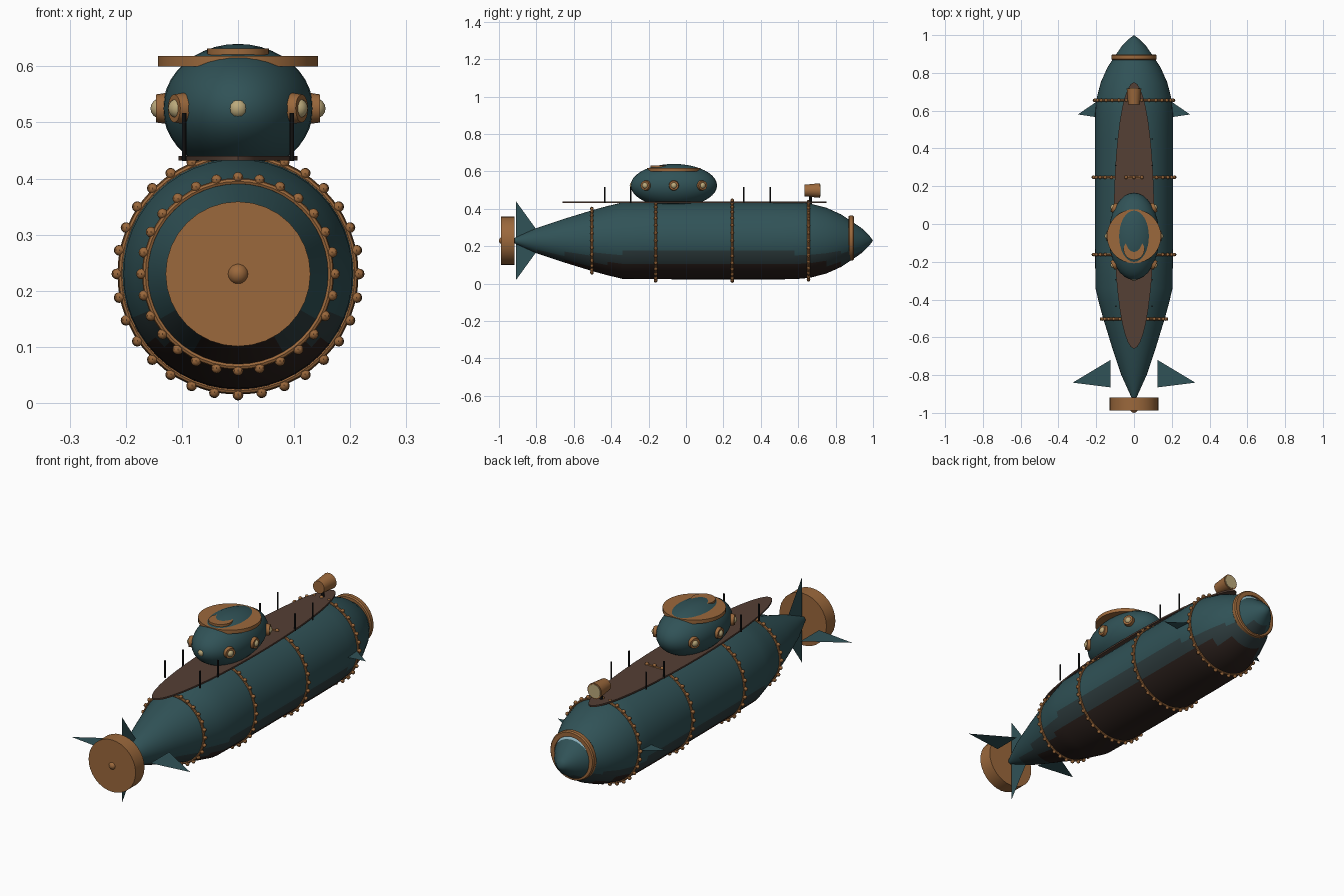
import bpy, bmesh, math
from mathutils import Matrix, Vector

if "Cube" in bpy.data.objects:
    bpy.data.objects.remove(bpy.data.objects["Cube"])

AXIS_Z = 0.23


def material(name, rgb):
    m = bpy.data.materials.new(name)
    m.diffuse_color = (*rgb, 1)
    m.use_nodes = True
    m.node_tree.nodes["Principled BSDF"].inputs["Base Color"].default_value = m.diffuse_color
    return m


TEAL = material("teal_paint", (0.03, 0.085, 0.095))
MID = material("stained_paint", (0.027, 0.045, 0.048))
RUST = material("dark_keel", (0.025, 0.015, 0.012))
BRASS = material("brass", (0.33, 0.14, 0.045))
DECK = material("deck_wood", (0.09, 0.05, 0.035))
PALE = material("lamp_glass", (0.5, 0.4, 0.2))
GLASS = material("blue_glass", (0.3, 0.5, 0.58))
IRON = material("black_iron", (0.01, 0.01, 0.01))


def finish(bm, name, mat, smooth=True):
    me = bpy.data.meshes.new(name)
    bm.to_mesh(me)
    bm.free()
    ob = bpy.data.objects.new(name, me)
    bpy.context.collection.objects.link(ob)
    me.materials.append(mat)
    if smooth:
        bpy.ops.object.select_all(action='DESELECT')
        ob.select_set(True)
        bpy.context.view_layer.objects.active = ob
        bpy.ops.object.shade_smooth_by_angle(angle=math.radians(35))
    return ob


def drum(name, mat, loc, r1, r2, depth, axis=(0, 0, 1), seg=32):
    """Cylinder or cone frustum along any axis."""
    bm = bmesh.new()
    rot = Vector(axis).to_track_quat('Z', 'Y').to_matrix().to_4x4()
    bmesh.ops.create_cone(bm, cap_ends=True, segments=seg, radius1=r1, radius2=r2,
                          depth=depth, matrix=Matrix.Translation(loc) @ rot)
    return finish(bm, name, mat)


def ball(name, mat, loc, size, u=24, v=16):
    bm = bmesh.new()
    bmesh.ops.create_uvsphere(bm, u_segments=u, v_segments=v, radius=1,
                              matrix=Matrix.Translation(loc) @ Matrix.Diagonal((*size, 1)))
    return finish(bm, name, mat)


def lathe(name, mat, profile, z=AXIS_Z, seg=48, closed=False):
    """Spin (y, radius) points around the long axis."""
    bm = bmesh.new()
    vs = [bm.verts.new((0, y, z + r)) for y, r in profile]
    es = [bm.edges.new(p) for p in zip(vs, vs[1:])]
    if closed:
        es.append(bm.edges.new((vs[-1], vs[0])))
    bmesh.ops.spin(bm, geom=vs + es, cent=(0, 0, z), axis=(0, 1, 0),
                   angle=2 * math.pi, steps=seg)
    bmesh.ops.remove_doubles(bm, verts=bm.verts, dist=1e-4)
    bmesh.ops.recalc_face_normals(bm, faces=bm.faces)
    return finish(bm, name, mat)


# Hull with darker keel
hull = lathe("hull", TEAL, [
    (-0.92, 0), (-0.915, 0.015), (-0.8, 0.067), (-0.65, 0.117), (-0.5, 0.163),
    (-0.42, 0.185), (-0.34, 0.204), (-0.16, 0.206), (0.05, 0.207), (0.25, 0.207),
    (0.45, 0.207), (0.58, 0.206), (0.66, 0.199), (0.75, 0.176), (0.83, 0.14),
    (0.89, 0.1), (0.94, 0.066), (0.98, 0.027), (1.0, 0)])
hull.data.materials.append(MID)
hull.data.materials.append(RUST)
for p in hull.data.polygons:
    p.material_index = 2 if p.center.z < 0.11 else 1 if p.center.z < 0.165 else 0

# Riveted hull bands
for i, (y, r, n) in enumerate([(-0.503, 0.163, 28), (-0.162, 0.206, 32),
                               (0.247, 0.207, 32), (0.655, 0.2, 32)]):
    lathe(f"hull_band_{i}", BRASS,
          [(y + 0.007 * math.cos(a), r + 0.002 + 0.006 * math.sin(a))
           for a in [k * math.pi / 4 for k in range(8)]], closed=True)
    bm = bmesh.new()
    for k in range(n):
        a = 2 * math.pi * k / n
        pos = ((r + 0.009) * math.sin(a), y, AXIS_Z + (r + 0.009) * math.cos(a))
        bmesh.ops.create_uvsphere(bm, u_segments=8, v_segments=6, radius=0.0095,
                                  matrix=Matrix.Translation(pos))
    finish(bm, f"rivets_{i}", BRASS)

# Bow window
lathe("bow_window_ring", BRASS,
      [(0.868, 0.095), (0.868, 0.115), (0.874, 0.12), (0.892, 0.12), (0.898, 0.115),
       (0.898, 0.095)], z=0.244, closed=True)
ball("bow_window_glass", GLASS, (0, 0.88, 0.244), (0.1, 0.03, 0.1))

# Propeller
drum("propeller_disc", BRASS, (0, -0.953, AXIS_Z), 0.129, 0.129, 0.07, (0, 1, 0))
drum("propeller_shaft", IRON, (0, -0.93, AXIS_Z), 0.014, 0.014, 0.06, (0, 1, 0), 12)
ball("propeller_hub", BRASS, (0, -0.981, AXIS_Z), (0.019, 0.019, 0.019), 16, 10)


# Thin sheet fins
def fin(name, pts):
    bm = bmesh.new()
    bm.faces.new([bm.verts.new(p) for p in pts])
    finish(bm, name, TEAL, False)


for s, side in ((-1, "left"), (1, "right")):
    fin(f"stern_fin_{side}", [(s * x, y, AXIS_Z) for x, y in
                              ((0.125, -0.72), (0.325, -0.84), (0.125, -0.865))])
    fin(f"bow_fin_{side}", [(s * x, y, AXIS_Z) for x, y in
                            ((0.195, 0.65), (0.297, 0.58), (0.195, 0.565))])
for s, side in ((1, "upper"), (-1, "lower")):
    fin(f"rudder_{side}", [(0, y, AXIS_Z + s * z) for y, z in
                           ((-0.8, 0.06), (-0.91, 0.212), (-0.91, 0.0))])

# Deck plate
bm = bmesh.new()
bmesh.ops.create_cone(bm, cap_ends=True, segments=40, radius1=1, radius2=1, depth=0.008,
                      matrix=Matrix.Translation((0, 0.045, 0.436))
                      @ Matrix.Diagonal((0.106, 0.705, 1, 1)))
finish(bm, "deck", DECK)

# Rail posts
for s in (-1, 1):
    for k, y in enumerate((-0.435, -0.295, 0.31, 0.45)):
        drum(f"rail_post_{'left' if s < 0 else 'right'}_{k}", IRON,
             (s * 0.096, y, 0.474), 0.004, 0.004, 0.085, seg=8)

# Conning tower with rim and hatch
TY, TZ = -0.065, 0.525
ball("tower", TEAL, (0, TY, TZ), (0.134, 0.231, 0.115), 32, 20)
drum("tower_rim", BRASS, (0, TY, 0.609), 0.143, 0.143, 0.018)
drum("tower_hatch", BRASS, (0, -0.135, 0.621), 0.055, 0.055, 0.022)

# Portholes
for s in (-1, 1):
    for k, dy in enumerate((-0.15, 0, 0.15)):
        dx = 0.134 if dy == 0 else 0.103
        n = Vector((s * dx / 0.134 ** 2, dy / 0.231 ** 2, 0)).normalized()
        c = Vector((s * dx, TY + dy, TZ))
        tag = f"{'left' if s < 0 else 'right'}_{k}"
        drum(f"porthole_ring_{tag}", BRASS, c + n * 0.002, 0.028, 0.025, 0.02, n, 20)
        ball(f"porthole_glass_{tag}", PALE, c + n * 0.004, (0.018, 0.018, 0.018), 12, 8)
ball("porthole_glass_front", PALE, (0, -0.283, TZ), (0.018, 0.018, 0.018), 12, 8)

# Searchlight
drum("searchlight_post", IRON, (0, 0.665, 0.45), 0.008, 0.008, 0.05, seg=10)
drum("searchlight_body", BRASS, (0, 0.675, 0.498), 0.031, 0.039, 0.085, (0, 1, 0), 20)
drum("searchlight_glass", PALE, (0, 0.717, 0.498), 0.033, 0.033, 0.006, (0, 1, 0), 20)
